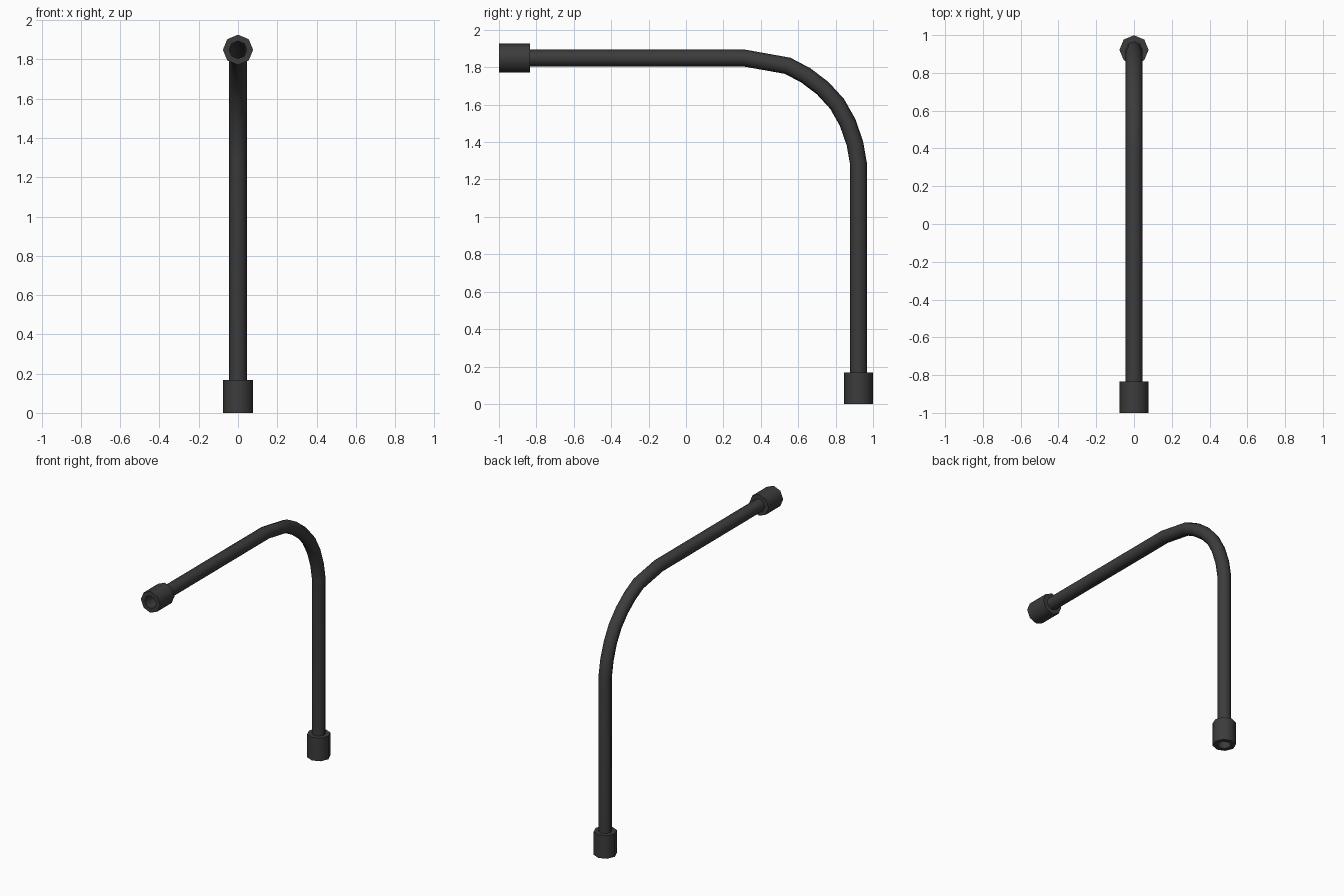
import bpy, math
from mathutils import Vector

if "Cube" in bpy.data.objects:
    bpy.data.objects.remove(bpy.data.objects["Cube"])

SIDES = 8
PIPE_R, COLLAR_R = 0.045, 0.077
YV, ZH = 0.922, 1.849   # axis of the upright run and of the level run

mat = bpy.data.materials.new("dark_metal")
mat.diffuse_color = (0.045, 0.045, 0.045, 1)
mat.use_nodes = True
mat.node_tree.nodes["Principled BSDF"].inputs["Base Color"].default_value = mat.diffuse_color


def loft(name, stations, angle):
    """Skin octagonal rings; each station is (y, z, direction, radius, mitre)."""
    verts, faces = [], []
    side = Vector((1, 0, 0))
    for y, z, d, r, mitre in stations:
        up = side.cross(d)
        for k in range(SIDES):
            a = 2 * math.pi * k / SIDES
            verts.append(Vector((0, y, z)) + side * r * math.cos(a)
                         + up * r * mitre * math.sin(a))
    for i in range(len(stations) - 1):
        for k in range(SIDES):
            a, b = i * SIDES + k, i * SIDES + (k + 1) % SIDES
            faces.append((a, b, b + SIDES, a + SIDES))
    mesh = bpy.data.meshes.new(name)
    mesh.from_pydata(verts, [], faces)
    mesh.materials.append(mat)
    obj = bpy.data.objects.new(name, mesh)
    bpy.context.collection.objects.link(obj)
    bpy.ops.object.select_all(action='DESELECT')
    bpy.context.view_layer.objects.active = obj
    obj.select_set(True)
    bpy.ops.object.shade_smooth_by_angle(angle=math.radians(angle))
    return obj


# Bent pipe: open tube swept along the path with mitred joints
path = [(YV, 0), (YV, 1.285), (0.903, 1.393), (0.864, 1.505), (0.808, 1.604),
        (0.731, 1.688), (0.64, 1.757), (0.543, 1.808), (0.313, ZH), (-1, ZH)]
pts = [Vector((0, y, z)) for y, z in path]
stations = []
for i, p in enumerate(pts):
    d_in = (p - pts[max(i - 1, 0)]).normalized() if i else (pts[1] - p).normalized()
    d_out = (pts[i + 1] - p).normalized() if i < len(pts) - 1 else d_in
    d = (d_in + d_out).normalized()
    stations.append((p.y, p.z, d, PIPE_R, 1 / d.dot(d_in)))
loft("bent_pipe", stations, 60)


# End collars: thick octagonal sleeves with annular end faces
def collar(name, y, z, d, length):
    d = Vector(d)
    rings = [(0, PIPE_R), (0, COLLAR_R), (length, COLLAR_R), (length, PIPE_R)]
    loft(name, [(y + d.y * t, z + d.z * t, d, r, 1) for t, r in rings], 60)


collar("bottom_collar", YV, 0, (0, 0, 1), 0.167)
collar("front_collar", -1, ZH, (0, 1, 0), 0.165)
